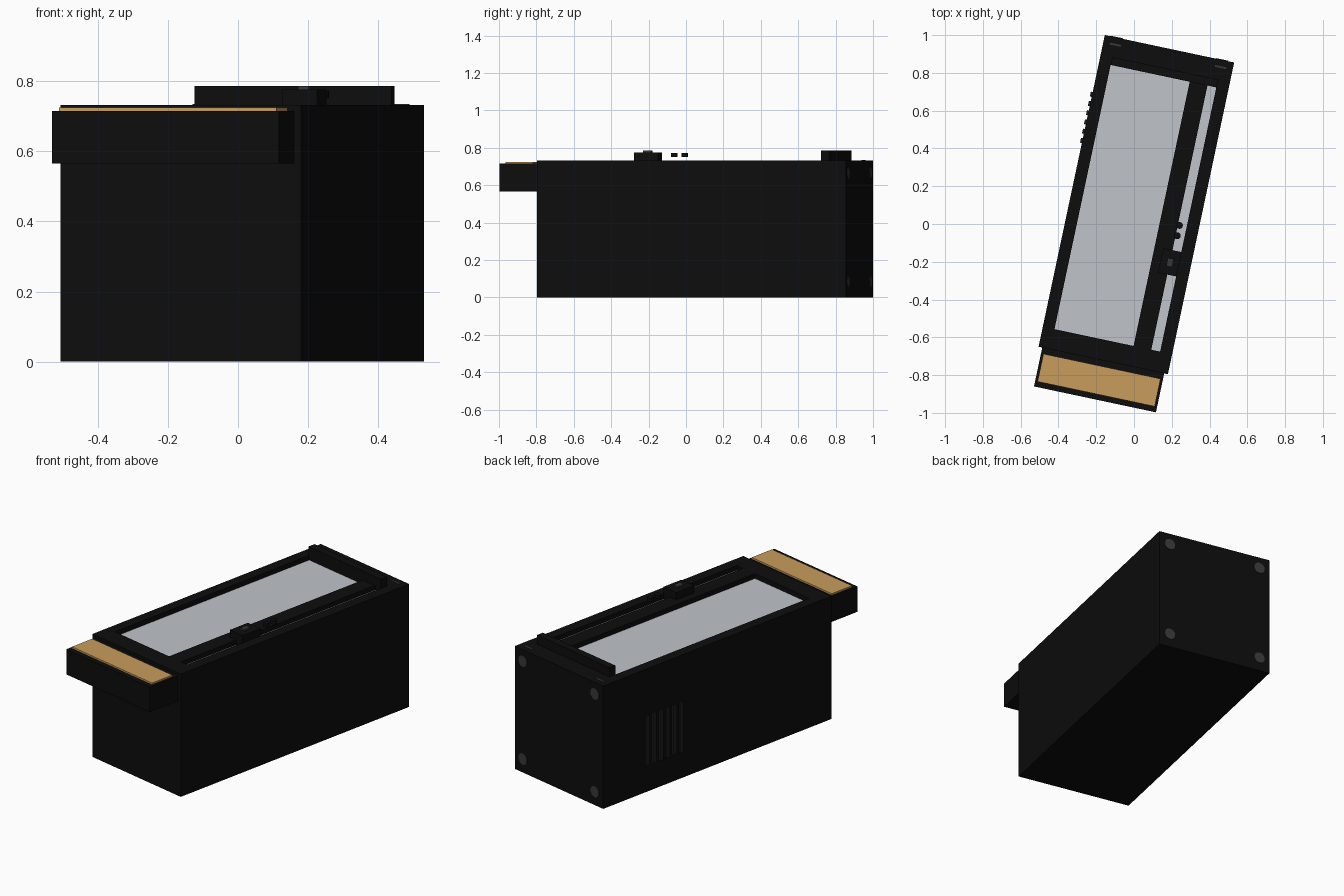
import bpy, math
from mathutils import Matrix

if "Cube" in bpy.data.objects:
    bpy.data.objects.remove(bpy.data.objects["Cube"], do_unlink=True)

# The whole machine is turned on its base
PLACE = Matrix.Translation((0.0125, 0.1025, 0)) @ Matrix.Rotation(math.radians(-12), 4, 'Z')


def material(name, r, g, b):
    m = bpy.data.materials.new(name)
    m.use_nodes = True
    m.diffuse_color = (r, g, b, 1)
    m.node_tree.nodes["Principled BSDF"].inputs["Base Color"].default_value = (r, g, b, 1)
    return m


black = material("matte_black", 0.004, 0.004, 0.004)
grey = material("pale_grey", 0.53, 0.55, 0.585)
wood = material("tan_wood", 0.58, 0.335, 0.108)
rubber = material("dark_rubber", 0.04, 0.04, 0.04)
vent = material("vent_grey", 0.014, 0.014, 0.014)


def finish(name, mat):
    ob = bpy.context.object
    ob.name = name
    ob.data.materials.append(mat)
    ob.matrix_world = PLACE @ ob.matrix_basis
    return ob


def box(name, mat, x, y, z):
    """Box from (low, high) pairs on each axis."""
    bpy.ops.mesh.primitive_cube_add(size=1)
    ob = bpy.context.object
    ob.data.transform(Matrix.Diagonal([b - a for a, b in (x, y, z)] + [1]))
    ob.location = [(a + b) / 2 for a, b in (x, y, z)]
    return finish(name, mat)


def disc(name, mat, at, radius, depth, tilt=0):
    bpy.ops.mesh.primitive_cylinder_add(vertices=24, radius=radius, depth=depth,
                                        location=at, rotation=(tilt, 0, 0))
    bpy.ops.object.shade_smooth_by_angle()
    return finish(name, mat)


W, L, FLOOR, TOP = 0.35, 0.8435, 0.70, 0.732
WIN_L, WIN_R, SLOT_L, SLOT_R = -0.287, 0.141, 0.237, 0.285
FRONT, BACK = -0.735, 0.699

# Main case
box("case", black, (-W, W), (-L, L), (0, FLOOR))

# Lid frame around the window and the slot
lid_z = (FLOOR, TOP)
box("lid_front_rail", black, (-W, W), (-L, FRONT), lid_z)
box("lid_back_rail", black, (-W, W), (BACK, L), lid_z)
for name, x in (("left", (-W, WIN_L)), ("middle", (WIN_R, SLOT_L)), ("right", (SLOT_R, W))):
    box("lid_rail_" + name, black, x, (FRONT, BACK), lid_z)

# Sunken window and slot floors
for name, x in (("window_panel", (WIN_L, WIN_R)), ("slot_panel", (SLOT_L, SLOT_R))):
    box(name, grey, x, (FRONT, BACK), (FLOOR, FLOOR + 0.004))

# Hinge bar across the back
box("hinge_bar", black, (-0.287, 0.287), (0.695, 0.738), (TOP, 0.786))

# Slider carriage with its button and two small knobs
box("slider", black, (0.187, 0.287), (-0.328, -0.196), (FLOOR, 0.776))
box("slider_button", rubber, (0.222, 0.253), (-0.285, -0.241), (0.776, 0.786))
for v in (-0.116, -0.06):
    disc("slider_knob", black, (0.246, v, 0.762), 0.018, 0.02)

# Front shelf with wooden top
box("front_shelf", black, (-0.33, 0.33), (-1.054, -L), (0.565, 0.715))
box("shelf_top", wood, (-0.317, 0.317), (-1.025, -0.875), (0.715, 0.725))

# Back feet and lid marks
for side in (-1, 1):
    for z in (0.082, 0.664):
        disc("back_foot", rubber, (side * 0.285, L, z), 0.033, 0.006, math.pi / 2)
    u = side * 0.285
    box("lid_mark", rubber, (u - 0.03, u + 0.03), (0.8, 0.81), (TOP, TOP + 0.002))

# Side vent slats
for i in range(6):
    v = 0.272 + i * 0.05
    box("vent_slat", vent, (-W - 0.01, -W), (v - 0.013, v + 0.013), (0.16, 0.455))
